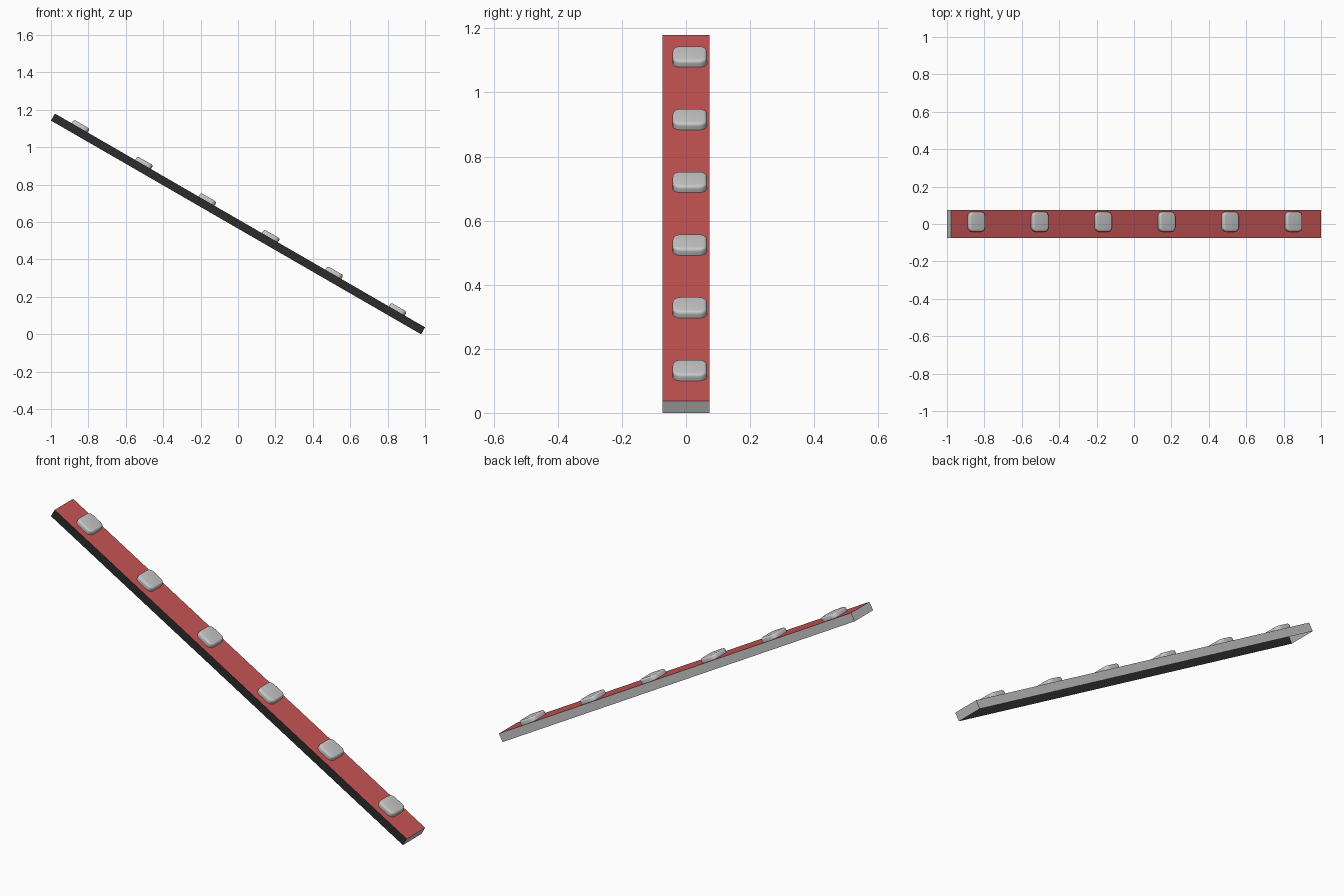
import bpy, bmesh, math
from mathutils import Matrix

cube = bpy.data.objects.get("Cube")
if cube:
    bpy.data.objects.remove(cube, do_unlink=True)

LENGTH, WIDTH, THICK = 2.285, 0.148, 0.043
TILT = math.radians(30)
HEIGHT = LENGTH * math.sin(TILT) + THICK * math.cos(TILT)
# Frame of the sloping strip: local x runs down the slope, local z is its normal
SLOPE = Matrix.Translation((0, 0, HEIGHT / 2)) @ Matrix.Rotation(TILT, 4, 'Y')


def material(name, rgb):
    m = bpy.data.materials.new(name)
    m.use_nodes = True
    m.diffuse_color = (*rgb, 1)
    m.node_tree.nodes["Principled BSDF"].inputs["Base Color"].default_value = (*rgb, 1)
    return m


red = material("red", (0.58, 0.09, 0.09))
grey = material("light grey", (0.58, 0.58, 0.58))
dark = material("dark grey", (0.025, 0.025, 0.025))


def box(x, y, z):
    bm = bmesh.new()
    bmesh.ops.create_cube(bm, size=1)
    bmesh.ops.scale(bm, vec=(x, y, z), verts=bm.verts)
    return bm


def add_object(name, bm, mats, matrix):
    me = bpy.data.meshes.new(name)
    bm.to_mesh(me)
    bm.free()
    for m in mats:
        me.materials.append(m)
    ob = bpy.data.objects.new(name, me)
    bpy.context.collection.objects.link(ob)
    ob.matrix_world = matrix
    return ob


# Sloping strip: hollow, open underneath, red top, dark front wall
bm = box(LENGTH, WIDTH, THICK)
bm.normal_update()
for f in bm.faces:
    f.material_index = 1 if f.normal.z > 0.5 else 2 if f.normal.y < -0.5 else 0
underside = [f for f in bm.faces if f.normal.z < -0.5]
bmesh.ops.delete(bm, geom=underside, context='FACES')
add_object("sloping_strip", bm, [grey, red, dark], SLOPE)

# Rounded pads spaced evenly along the strip
PAD_L, PAD_W, PAD_H = 0.098, 0.107, 0.024
for i in range(6):
    bm = box(PAD_L, PAD_W, PAD_H)
    upright = [e for e in bm.edges if abs(e.verts[0].co.z - e.verts[1].co.z) > 0.01]
    bmesh.ops.bevel(bm, geom=upright, offset=0.025, segments=5, profile=0.5, affect='EDGES')
    rim = [e for e in bm.edges if all(v.co.z > 0 for v in e.verts)]
    bmesh.ops.bevel(bm, geom=rim, offset=0.01, segments=4, profile=0.5, affect='EDGES')
    spot = Matrix.Translation((-0.99 + 0.3916 * i, 0.012, THICK / 2 + PAD_H / 2 - 0.001))
    pad = add_object(f"pad_{i + 1}", bm, [grey], SLOPE @ spot)
    bpy.ops.object.select_all(action='DESELECT')
    pad.select_set(True)
    bpy.context.view_layer.objects.active = pad
    bpy.ops.object.shade_smooth_by_angle(angle=math.radians(40))
